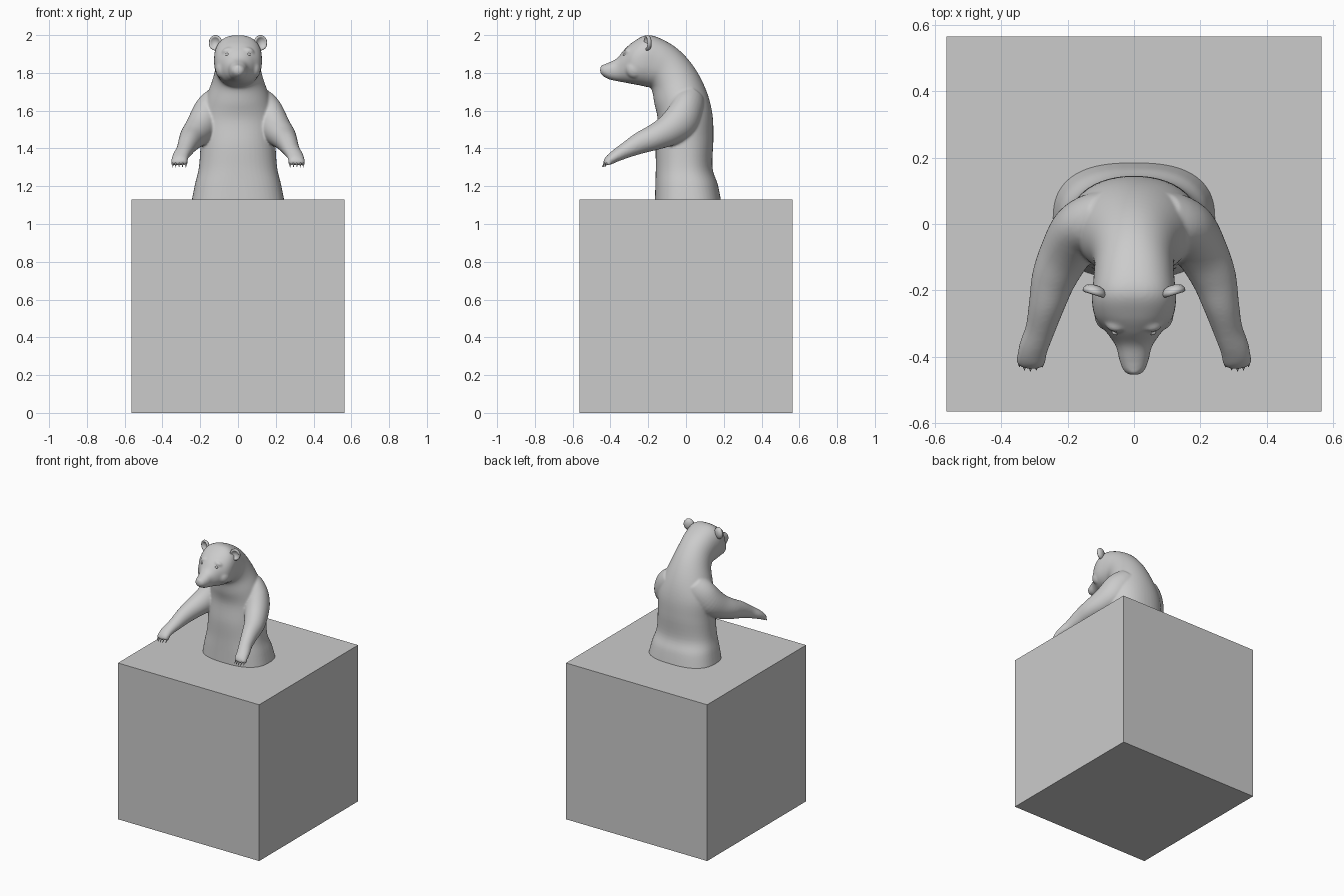
import bpy, bmesh, math
from mathutils import Vector, Matrix

if "Cube" in bpy.data.objects:
    bpy.data.objects.remove(bpy.data.objects["Cube"])


def spline(rows, steps=5):
    # Catmull-Rom through rows of numbers
    out = []
    for i in range(len(rows) - 1):
        a, b, c, d = (rows[min(max(k, 0), len(rows) - 1)] for k in (i - 1, i, i + 1, i + 2))
        for s in range(steps):
            t = s / steps
            out.append([0.5 * (2 * q + (r - p) * t + (2 * p - 5 * q + 4 * r - w) * t * t
                               + (3 * q - p - 3 * r + w) * t ** 3)
                        for p, q, r, w in zip(a, b, c, d)])
    return out + [list(rows[-1])]


def loft(bm, sections, n=40):
    # sections: centre, half-axis u, half-axis v, superellipse power
    rings = []
    for c, u, v, e in sections:
        ring = []
        for k in range(n):
            a = 2 * math.pi * k / n
            ca, sa = math.cos(a), math.sin(a)
            ring.append(bm.verts.new(c + u * math.copysign(abs(ca) ** (2 / e), ca)
                                     + v * math.copysign(abs(sa) ** (2 / e), sa)))
        rings.append(ring)
    for r, s in zip(rings, rings[1:]):
        for k in range(n):
            bm.faces.new((r[k], r[(k + 1) % n], s[(k + 1) % n], s[k]))
    bm.faces.new(rings[0][::-1])
    bm.faces.new(rings[-1])


def ball(bm, loc, size, rot=(0, 0, 0), seg=20):
    m = Matrix.Translation(loc)
    for ax, a in zip('XYZ', rot):
        m = m @ Matrix.Rotation(a, 4, ax)
    bmesh.ops.create_uvsphere(bm, u_segments=seg, v_segments=seg // 2, radius=1,
                              matrix=m @ Matrix.Diagonal((*size, 1)))


def finish(bm, name, smooth=True):
    bmesh.ops.recalc_face_normals(bm, faces=bm.faces)
    me = bpy.data.meshes.new(name)
    bm.to_mesh(me)
    bm.free()
    ob = bpy.data.objects.new(name, me)
    bpy.context.collection.objects.link(ob)
    if smooth:
        me.shade_smooth()
    return ob


# plinth
bm = bmesh.new()
bmesh.ops.create_cube(bm, size=1.13, matrix=Matrix.Translation((0, 0, 0.565)))
finish(bm, "plinth", False)

# torso, neck and head: front y, front z, back y, back z, half width, power
body = [(-.165, 1.115, .187, 1.115, .247, 2.6), (-.162, 1.21, .168, 1.21, .228, 2.5),
        (-.16, 1.30, .140, 1.30, .207, 2.3), (-.16, 1.42, .145, 1.45, .198, 2.2),
        (-.15, 1.55, .140, 1.58, .195, 2.1), (-.168, 1.64, .110, 1.70, .168, 2),
        (-.178, 1.70, .050, 1.82, .135, 2), (-.19, 1.722, -.03, 1.915, .120, 2.1),
        (-.21, 1.726, -.12, 1.975, .122, 2.3), (-.25, 1.735, -.205, 2.0, .127, 2.4),
        (-.29, 1.742, -.275, 1.968, .116, 2.3), (-.33, 1.75, -.325, 1.925, .082, 2.2),
        (-.37, 1.757, -.365, 1.878, .055, 2.2), (-.41, 1.767, -.41, 1.854, .044, 2.2),
        (-.442, 1.785, -.44, 1.842, .032, 2), (-.455, 1.802, -.454, 1.828, .016, 2)]
bm = bmesh.new()
loft(bm, [(Vector((0, (fy + by) / 2, (fz + bz) / 2)), Vector((w, 0, 0)),
           Vector((0, by - fy, bz - fz)) / 2, e)
          for fy, fz, by, bz, w, e in spline(body)], 48)

# arms with paws: centre x y z, half width, half height
arm = [(.075, .03, 1.67, .07, .08), (.115, .01, 1.62, .085, .10), (.165, -.02, 1.555, .085, .10),
       (.205, -.085, 1.50, .078, .085), (.24, -.16, 1.462, .068, .07),
       (.262, -.24, 1.43, .055, .058), (.282, -.315, 1.392, .045, .043),
       (.302, -.37, 1.362, .044, .033), (.310, -.41, 1.336, .043, .025),
       (.312, -.428, 1.322, .038, .014)]
toes = [(.276, -.419), (.294, -.428), (.312, -.431), (.330, -.428), (.345, -.418)]
rows = spline(arm)
for s in (-1, 1):
    pts = [Vector((s * r[0], r[1], r[2])) for r in rows]
    secs = []
    for i, r in enumerate(rows):
        t = (pts[min(i + 1, len(pts) - 1)] - pts[max(i - 1, 0)]).normalized()
        u = t.cross(Vector((0, 0, 1))).normalized()
        secs.append((pts[i], u * r[3], u.cross(t) * r[4], 2))
    loft(bm, secs, 28)
    for x, y in toes:
        ball(bm, (s * x, y + .008, 1.324), (.0105, .016, .014), seg=12)
    # brow and cheek
    ball(bm, (s * .055, -.302, 1.918), (.032, .024, .017), (0, s * .3, 0))
    ball(bm, (s * .085, -.27, 1.82), (.035, .05, .05))
# nose pad
ball(bm, (0, -.44, 1.829), (.021, .014, .014))
bear = finish(bm, "bear_body")
rem = bear.modifiers.new("fuse", 'REMESH')
rem.mode = 'VOXEL'
rem.voxel_size = 0.0065
rem.use_smooth_shade = True
sm = bear.modifiers.new("soften", 'SMOOTH')
sm.factor = 0.5
sm.iterations = 7

# ears: cupped discs turned on a profile (radius, depth)
cup = [(0, .006), (.016, .003), (.025, -.006), (.031, -.012), (.037, -.008), (.038, .002),
       (.030, .014), (.015, .020), (0, .022)]
for s, side in ((-1, "left"), (1, "right")):
    bm = bmesh.new()
    vs = [bm.verts.new((r, d, 0)) for r, d in cup]
    es = [bm.edges.new(p) for p in zip(vs, vs[1:])]
    bmesh.ops.spin(bm, geom=vs + es, axis=(0, 1, 0), cent=(0, 0, 0), angle=2 * math.pi, steps=28)
    bmesh.ops.remove_doubles(bm, verts=bm.verts, dist=1e-5)
    bmesh.ops.transform(bm, verts=bm.verts, matrix=Matrix.Translation((s * .119, -.203, 1.959))
                        @ Matrix.Rotation(s * .3, 4, 'Z') @ Matrix.Diagonal((.95, .9, 1.08, 1)))
    finish(bm, side + "_ear")

    # eyes
    bm = bmesh.new()
    ball(bm, (s * .056, -.326, 1.897), (.011, .009, .008))
    finish(bm, side + "_eye")

    # claws
    bm = bmesh.new()
    for x, y in toes:
        bmesh.ops.create_cone(bm, segments=8, radius1=.006, radius2=.001, depth=.026, cap_ends=True,
                              matrix=Matrix.Translation((s * x, y - .006, 1.312))
                              @ Matrix.Rotation(math.radians(150), 4, 'X'))
    finish(bm, side + "_claws")
